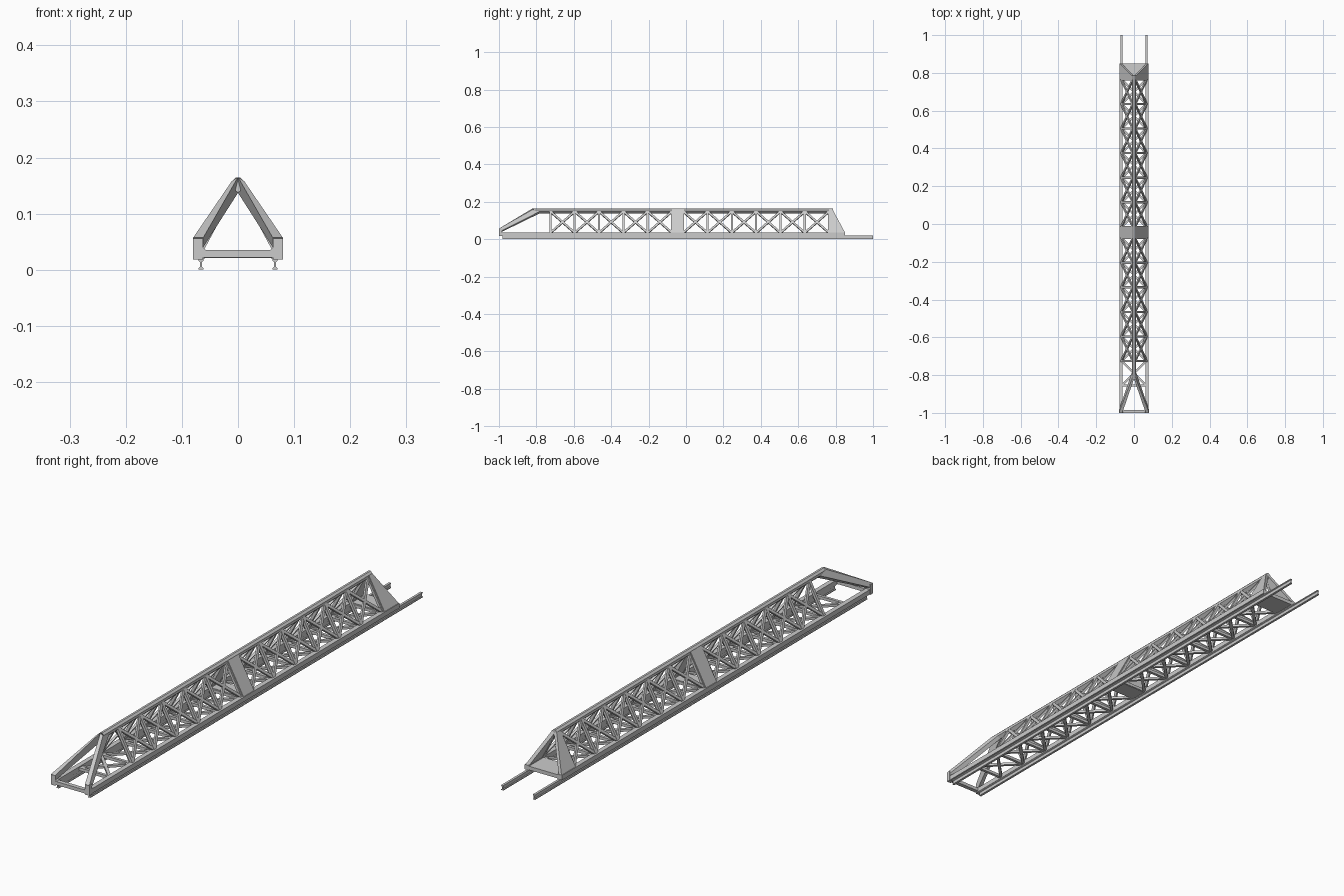
import bpy, bmesh
from mathutils import Vector, Matrix

if "Cube" in bpy.data.objects:
    bpy.data.objects.remove(bpy.data.objects["Cube"])


def finish(name, bm):
    bmesh.ops.recalc_face_normals(bm, faces=bm.faces)
    me = bpy.data.meshes.new(name)
    bm.to_mesh(me)
    bm.free()
    ob = bpy.data.objects.new(name, me)
    bpy.context.collection.objects.link(ob)
    return ob


def beam(bm, p, q, w, t, normal):
    """Rectangular bar from p to q; t is its thickness along normal, w across."""
    p, q, n = Vector(p), Vector(q), Vector(normal).normalized()
    d = q - p
    side = d.cross(n).normalized()
    n = side.cross(d).normalized()
    rot = Matrix((side, d.normalized(), n)).transposed().to_4x4()
    m = Matrix.Translation((p + q) / 2) @ rot @ Matrix.Diagonal((w, d.length, t, 1))
    bmesh.ops.create_cube(bm, size=1, matrix=m)


def box(bm, x0, x1, y0, y1, z0, z1):
    m = Matrix.Translation(((x0 + x1) / 2, (y0 + y1) / 2, (z0 + z1) / 2))
    bmesh.ops.create_cube(bm, size=1, matrix=m @ Matrix.Diagonal((abs(x1 - x0), y1 - y0, z1 - z0, 1)))


def prism(bm, pts, offset):
    """Planar polygon pushed along an offset vector."""
    a = [bm.verts.new(p) for p in pts]
    b = [bm.verts.new(Vector(p) + Vector(offset)) for p in pts]
    bm.faces.new(a)
    bm.faces.new(b[::-1])
    for i in range(len(a)):
        j = (i + 1) % len(a)
        bm.faces.new((a[i], b[i], b[j], a[j]))


def loft(bm, a, b):
    """Skin between two matching end sections."""
    a = [bm.verts.new(p) for p in a]
    b = [bm.verts.new(p) for p in b]
    bm.faces.new(a)
    bm.faces.new(b[::-1])
    for i in range(len(a)):
        j = (i + 1) % len(a)
        bm.faces.new((a[i], b[i], b[j], a[j]))


SIDES = (-1, 1)
XB, ZB, XT, ZT = 0.067, 0.034, 0.006, 0.148      # side plane of the truss
# Bay boundaries in front of and behind the middle plate
front_bays = [-0.725 + i * 0.13 for i in range(6)]
rear_bays = [-0.015 + i * 0.13 for i in range(7)]

# Top chord with a ridged section
bm = bmesh.new()
sec = [(-0.011, 0.147), (0, 0.137), (0.011, 0.147), (0.011, 0.157), (0.004, 0.164), (-0.004, 0.164), (-0.011, 0.157)]
prism(bm, [(x, -0.815, z) for x, z in sec], (0, 1.60, 0))
finish("top_chord", bm)

# Bottom chords
bm = bmesh.new()
for s in SIDES:
    box(bm, s * 0.060, s * 0.078, -0.99, 0.85, 0.019, 0.037)
finish("bottom_chords", bm)

# Rails with an I section, sticking out at the rear
bm = bmesh.new()
half = [(0.0045, 0), (0.0045, 0.003), (0.002, 0.005), (0.002, 0.014), (0.0045, 0.016), (0.0045, 0.019)]
sec = half + [(-x, z) for x, z in reversed(half)]
for s in SIDES:
    prism(bm, [(s * 0.066 + x, -0.98, z) for x, z in sec], (0, 1.98, 0))
finish("rails", bm)

# Side lattice: posts and crossed braces
posts, braces = bmesh.new(), bmesh.new()
for s in SIDES:
    n = (s * 0.88, 0, 0.47)
    for bays in (front_bays, rear_bays):
        for y in bays:
            beam(posts, (s * XB, y, ZB), (s * XT, y, ZT), 0.011, 0.010, n)
        for a, b in zip(bays, bays[1:]):
            beam(braces, (s * XB, a, ZB), (s * XT, b, ZT), 0.011, 0.008, n)
            beam(braces, (s * XB, b, ZB), (s * XT, a, ZT), 0.011, 0.008, n)
finish("side_posts", posts)
finish("side_braces", braces)

# Floor lattice, one bay longer at the front
bars, braces = bmesh.new(), bmesh.new()
for bays in ([front_bays[0] - 0.13] + front_bays, rear_bays):
    for y in bays:
        beam(bars, (-0.062, y, 0.028), (0.062, y, 0.028), 0.011, 0.011, (0, 0, 1))
    for a, b in zip(bays, bays[1:]):
        for s in SIDES:
            beam(braces, (-s * 0.064, a, 0.028), (s * 0.064, b, 0.028), 0.011, 0.009, (0, 0, 1))
finish("floor_crossbars", bars)
finish("floor_braces", braces)

# Solid plates: middle and sloped rear end, on both sides and the floor
mid, end = bmesh.new(), bmesh.new()
for s in SIDES:
    lo, hi = (s * 0.076, 0.036), (s * 0.010, 0.157)
    inward = (-s * 0.011, 0, -0.006)
    for bm, y0, y1b, y1t in ((mid, -0.075, -0.012, -0.012), (end, 0.765, 0.85, 0.785)):
        prism(bm, [(lo[0], y0, lo[1]), (lo[0], y1b, lo[1]), (hi[0], y1t, hi[1]), (hi[0], y0, hi[1])], inward)
box(mid, -0.062, 0.062, -0.075, -0.012, 0.021, 0.035)
box(end, -0.062, 0.062, 0.765, 0.85, 0.021, 0.035)
finish("middle_plates", mid)
finish("rear_plates", end)

# Front frame: cross bar, short posts, corner gussets
bm = bmesh.new()
box(bm, -0.07, 0.07, -1.0, -0.984, 0.022, 0.035)
for s in SIDES:
    box(bm, s * 0.062, s * 0.080, -1.0, -0.984, 0.018, 0.056)
    prism(bm, [(s * 0.064, -0.999, 0.034), (s * 0.056, -0.999, 0.034), (s * 0.064, -0.999, 0.042)], (0, 0.014, 0))
finish("front_frame", bm)

# Sloping front legs rising to the top chord
bm = bmesh.new()
for s in SIDES:
    foot = [(s * 0.080, -1.0, 0.057), (s * 0.062, -1.0, 0.057), (s * 0.062, -0.984, 0.040), (s * 0.080, -0.984, 0.046)]
    head = [(s * 0.011, -0.82, 0.158), (0, -0.82, 0.165), (0, -0.785, 0.137), (s * 0.011, -0.785, 0.147)]
    loft(bm, foot, head)
finish("front_legs", bm)
